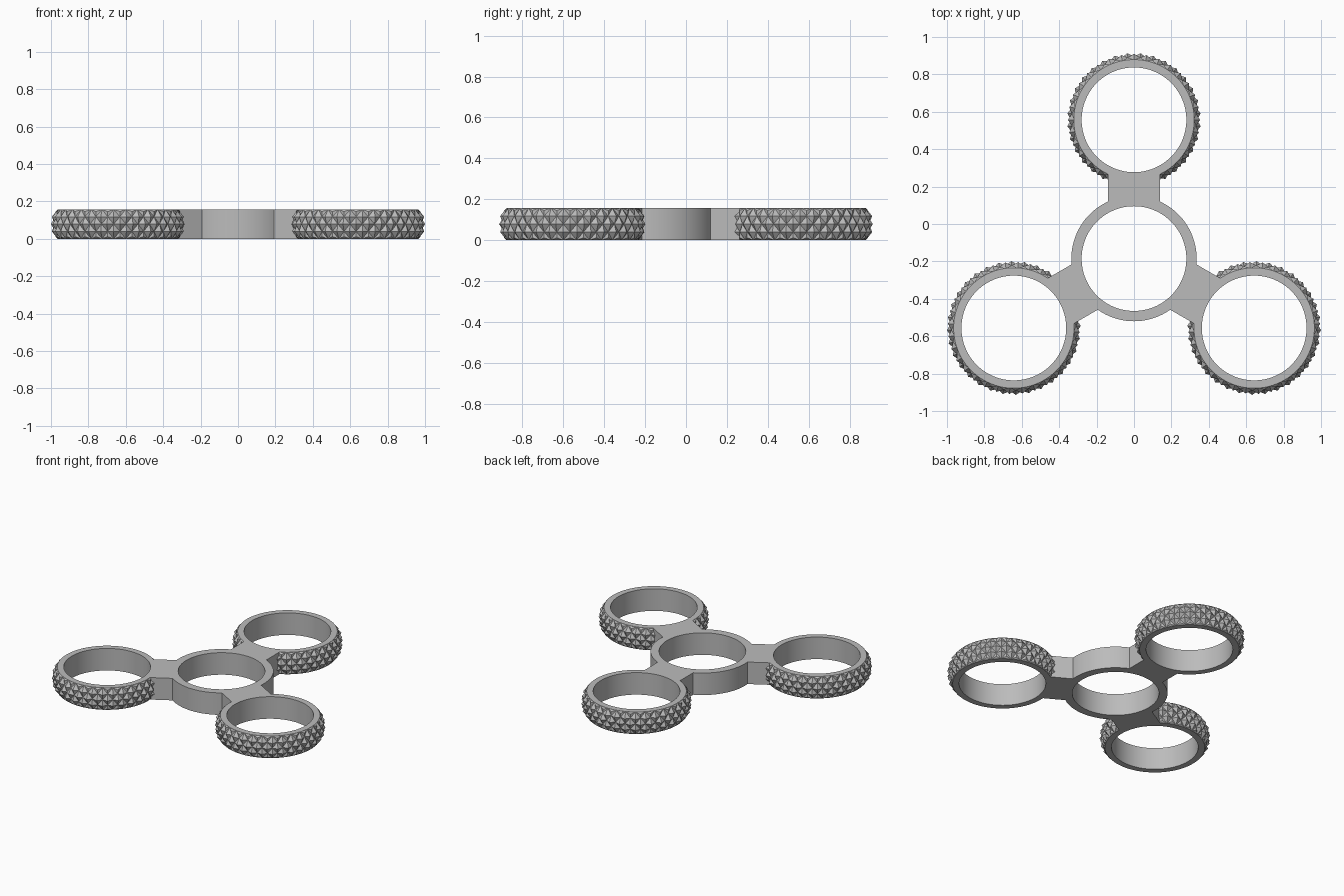
import bpy, bmesh
from math import sin, cos, asin, pi, radians
from mathutils import Vector

if "Cube" in bpy.data.objects:
    bpy.data.objects.remove(bpy.data.objects["Cube"])

HEIGHT = 0.157
HUB = Vector((0, -0.185))
HUB_R, LOBE_R, BORE_R = 0.335, 0.322, 0.28
REACH, ARM_HALF = 0.742, 0.14
ARMS = [radians(a) for a in (90, 210, 330)]

grey = bpy.data.materials.new("plain grey")
grey.use_nodes = True
colour = (0.5, 0.5, 0.5, 1)
grey.diffuse_color = colour
grey.node_tree.nodes["Principled BSDF"].inputs["Base Color"].default_value = colour


def polar(r, a):
    return Vector((r * cos(a), r * sin(a)))


def arc(centre, r, start, end, n):
    return [centre + polar(r, start + (end - start) * i / n) for i in range(n + 1)]


def add_object(name, bm):
    mesh = bpy.data.meshes.new(name)
    bm.to_mesh(mesh)
    bm.free()
    mesh.materials.append(grey)
    ob = bpy.data.objects.new(name, mesh)
    bpy.context.collection.objects.link(ob)
    return ob


# Body outline: lobe arcs and hub arcs joined by straight arm sides
lobe_gap = asin(ARM_HALF / LOBE_R)
hub_gap = asin(ARM_HALF / HUB_R)
outline = []
bores = [HUB]
for a in ARMS:
    lobe = HUB + polar(REACH, a)
    bores.append(lobe)
    outline += arc(lobe, LOBE_R, a + pi + lobe_gap, a + 3 * pi - lobe_gap, 80)
    outline += arc(HUB, HUB_R, a + hub_gap, a + 2 * pi / 3 - hub_gap, 24)
loops = [outline] + [arc(c, BORE_R, 0, 2 * pi, 96)[:-1] for c in bores]

# Fill the outline with its four bores and give it thickness
curve = bpy.data.curves.new("body_outline", "CURVE")
curve.dimensions = "2D"
curve.fill_mode = "BOTH"
curve.extrude = HEIGHT / 2
for loop in loops:
    spline = curve.splines.new("POLY")
    spline.points.add(len(loop) - 1)
    for point, p in zip(spline.points, loop):
        point.co = (p.x, p.y, 0, 1)
    spline.use_cyclic_u = True
helper = bpy.data.objects.new("body_outline", curve)
bpy.context.collection.objects.link(helper)
bpy.context.view_layer.update()
filled = bpy.data.meshes.new_from_object(
    helper.evaluated_get(bpy.context.evaluated_depsgraph_get()))
bpy.data.objects.remove(helper)

bm = bmesh.new()
bm.from_mesh(filled)
bpy.data.meshes.remove(filled)
bmesh.ops.remove_doubles(bm, verts=bm.verts, dist=0.0002)
bmesh.ops.recalc_face_normals(bm, faces=bm.faces)
bmesh.ops.translate(bm, verts=bm.verts, vec=(0, 0, HEIGHT / 2))
body = add_object("spinner_body", bm)
bpy.ops.object.select_all(action="DESELECT")
body.select_set(True)
bpy.context.view_layer.objects.active = body
bpy.ops.object.shade_smooth_by_angle(angle=radians(30))

# Knurled grip: staggered diamond pyramids on a bulging band
COLUMNS, ROWS = 32, 4
STEP = 2 * pi / COLUMNS


def grip_point(column, row, lift=0):
    t = row / ROWS
    r = LOBE_R + 0.016 * sin(pi * t) + lift
    p = polar(r, column * STEP)
    return Vector((p.x, p.y, HEIGHT * t))


bm = bmesh.new()
for row in range(ROWS + 1):
    for i in range(COLUMNS):
        c = i + (row + 1) % 2 / 2
        # Leave out pyramids buried in the arm, which meets the lobe at angle pi
        if abs(c * STEP - pi) < radians(14):
            continue
        corners = [(c, row - 1), (c + 0.5, row), (c, row + 1), (c - 0.5, row)]
        ring = [bm.verts.new(grip_point(*k)) for k in corners if 0 <= k[1] <= ROWS]
        edge_row = row in (0, ROWS)
        tip = grip_point(c, row, 0.012 if edge_row else 0.02)
        if edge_row:
            tip.z += 0.012 if row == 0 else -0.012
        apex = bm.verts.new(tip)
        for k, v in enumerate(ring):
            bm.faces.new((v, ring[(k + 1) % len(ring)], apex))
bmesh.ops.remove_doubles(bm, verts=bm.verts, dist=0.0002)
grip = add_object("knurled_grip_back", bm)

# One grip around each lobe
for name, a in zip(("back", "right", "left"), ARMS):
    ob = grip
    if name != "back":
        ob = bpy.data.objects.new("knurled_grip_" + name, grip.data)
        bpy.context.collection.objects.link(ob)
    ob.location = (HUB + polar(REACH, a)).to_3d()
    ob.rotation_euler.z = a
